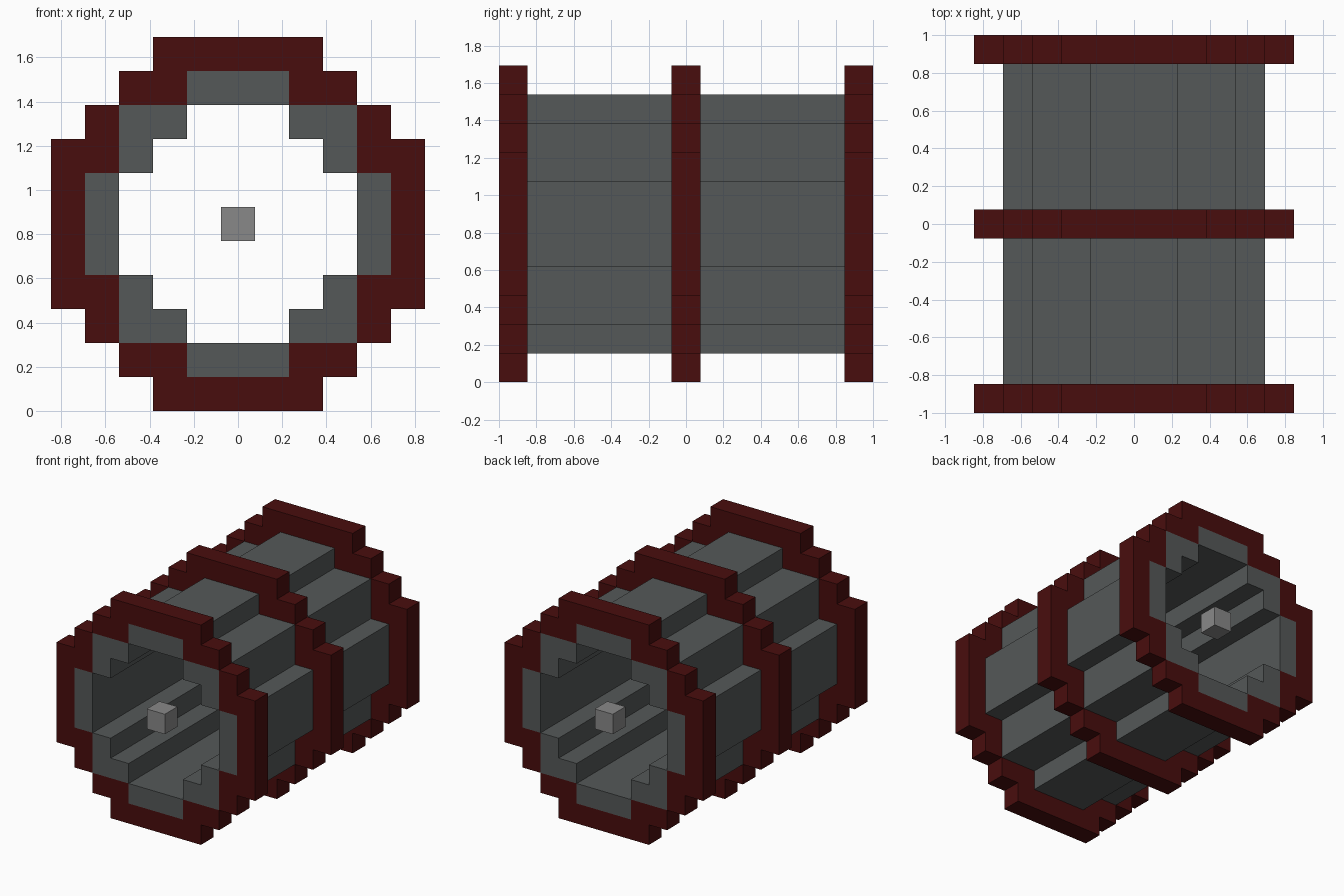
import bpy
import bmesh
from mathutils import Vector

default = bpy.data.objects.get("Cube")
if default:
    bpy.data.objects.remove(default, do_unlink=True)

U = 2 / 13          # block size
MID = 5.5 * U       # height of the barrel axis

# Half-widths in blocks for each row, counted outward from the axis row
BAND_OUTER = [5, 5, 5, 4, 3, 2]
WALL_OUTER = [4, 4, 3, 3, 1, -1]
WALL_INNER = [3, 3, 2, 1, -1, -1]


def material(name, rgb):
    mat = bpy.data.materials.new(name)
    mat.use_nodes = True
    color = (*rgb, 1)
    mat.diffuse_color = color
    mat.node_tree.nodes["Principled BSDF"].inputs["Base Color"].default_value = color
    return mat


def add_object(name, bm, mat):
    bmesh.ops.recalc_face_normals(bm, faces=bm.faces)
    mesh = bpy.data.meshes.new(name)
    bm.to_mesh(mesh)
    bm.free()
    mesh.materials.append(mat)
    obj = bpy.data.objects.new(name, mesh)
    bpy.context.collection.objects.link(obj)
    return obj


def stepped_tube(name, outer, inner, y0, y1, mat):
    """Extrude the blocky ring lying between two stepped outlines."""
    bm = bmesh.new()
    for row in range(-5, 6):
        for col in range(-5, 6):
            if inner[abs(row)] < abs(col) <= outer[abs(row)]:
                x, z = (col - 0.5) * U, MID + (row - 0.5) * U
                corners = [(x, z), (x + U, z), (x + U, z + U), (x, z + U)]
                bm.faces.new([bm.verts.new((cx, y0, cz)) for cx, cz in corners])
    bmesh.ops.remove_doubles(bm, verts=bm.verts, dist=U / 100)
    front = list(bm.faces)
    result = bmesh.ops.extrude_face_region(bm, geom=front, use_keep_orig=True)
    moved = [v for v in result["geom"] if isinstance(v, bmesh.types.BMVert)]
    bmesh.ops.translate(bm, verts=moved, vec=Vector((0, y1 - y0, 0)))
    return add_object(name, bm, mat)


def block(name, y, mat):
    bm = bmesh.new()
    bmesh.ops.create_cube(bm, size=U)
    bmesh.ops.translate(bm, verts=bm.verts, vec=Vector((0, y, MID)))
    return add_object(name, bm, mat)


dark_red = material("dark_red", (0.066, 0.004, 0.004))
slate_gray = material("slate_gray", (0.09, 0.098, 0.098))
light_gray = material("light_gray", (0.25, 0.25, 0.25))

# Hollow gray wall running the full length
stepped_tube("barrel_wall", WALL_OUTER, WALL_INNER, -1, 1, slate_gray)

# Raised red bands and the small floating blocks at the two open ends
end = 1 - U / 2
for name, y in (("front", -end), ("middle", 0), ("back", end)):
    stepped_tube(name + "_band", BAND_OUTER, WALL_OUTER, y - U / 2, y + U / 2, dark_red)
    if y:
        block(name + "_center_block", y, light_gray)
